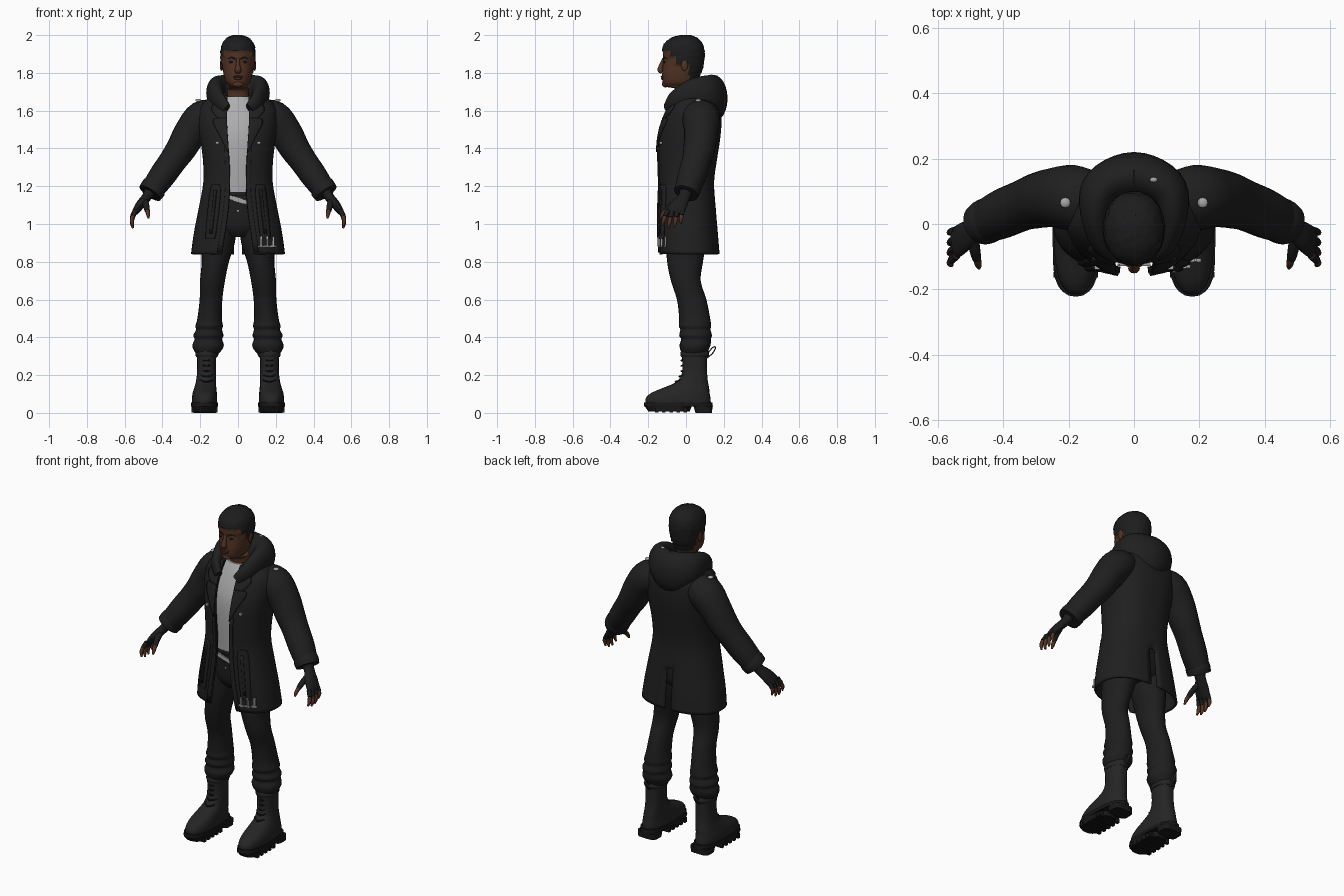
import bpy, bmesh, math, random
from mathutils import Vector

random.seed(4)
if "Cube" in bpy.data.objects:
    bpy.data.objects.remove(bpy.data.objects["Cube"])


def material(name, r, g, b):
    m = bpy.data.materials.new(name)
    m.use_nodes = True
    m.diffuse_color = (r, g, b, 1)
    m.node_tree.nodes["Principled BSDF"].inputs["Base Color"].default_value = (r, g, b, 1)
    return m


COAT = material("coat black", .014, .014, .014)
TROUSER = material("trouser black", .013, .013, .014)
BOOT = material("boot leather", .018, .018, .018)
SOLE = material("sole rubber", .009, .009, .009)
GLOVE = material("glove black", .012, .012, .013)
SKIN = material("brown skin", .085, .033, .018)
LIP = material("dark lip", .06, .022, .015)
HAIR = material("hair black", .012, .012, .012)
SHIRT = material("pale shirt", .42, .42, .43)
METAL = material("silver metal", .38, .38, .38)


def finish(bm, name, mats, pair=False, thick=0):
    """Turn a bmesh into one object, or into a mirrored left and right pair."""
    bmesh.ops.recalc_face_normals(bm, faces=bm.faces)
    for f in bm.faces:
        f.smooth = True
    for e in bm.edges:
        if len(e.link_faces) == 2 and e.calc_face_angle(0) > .75:
            e.smooth = False
    for side in (("left_", "right_") if pair else ("",)):
        if side == "right_":
            bmesh.ops.scale(bm, vec=(-1, 1, 1), verts=bm.verts)
            bmesh.ops.reverse_faces(bm, faces=bm.faces)
        me = bpy.data.meshes.new(side + name)
        bm.to_mesh(me)
        for m in mats if isinstance(mats, list) else [mats]:
            me.materials.append(m)
        ob = bpy.data.objects.new(side + name, me)
        bpy.context.collection.objects.link(ob)
        if thick:
            mod = ob.modifiers.new("thickness", 'SOLIDIFY')
            mod.thickness, mod.offset = thick, 0
    bm.free()


def spline(keys, steps):
    """Smooth curve through every key, all components together."""
    out = []
    for i in range(len(keys) - 1):
        a, b, c, d = (keys[max(0, min(len(keys) - 1, i + k))] for k in (-1, 0, 1, 2))
        for s in range(steps):
            t = s / steps
            out.append([q + .5 * t * (r - p + t * (2*p - 5*q + 4*r - u + t * (3*(q - r) + u - p)))
                        for p, q, r, u in zip(a, b, c, d)])
    return out + [list(keys[-1])]


def ring(z, rx, front, back, *gap, x=0):
    return (x, (front + back) / 2, z, rx, (back - front) / 2, *gap)


def loft(name, keys, mats, n=24, p=2, steps=4, ref=None, pair=False, thick=0, edit=None):
    """Skin sections: level ones, or across the path when ref is given."""
    bm, rows, pts = bmesh.new(), [], spline(keys, steps)
    gapped = len(keys[0]) > 5
    for i, k in enumerate(pts):
        c, U, V = Vector(k[:3]), Vector((1, 0, 0)), Vector((0, -1, 0))
        if ref:
            T = (Vector(pts[min(i + 1, len(pts) - 1)][:3]) - Vector(pts[max(i - 1, 0)][:3])).normalized()
            U = Vector(ref)
            U = (U - T * U.dot(T)).normalized()
            V = T.cross(U)
        t0 = math.asin((k[5] / k[3]) ** (p / 2)) if gapped else 0
        row = []
        for j in range(n):
            t = t0 + (math.tau - 2 * t0) * j / (n - 1 if gapped else n)
            s, q = math.sin(t), math.cos(t)
            row.append(bm.verts.new(c + U * k[3] * math.copysign(abs(s) ** (2 / p), s)
                                    + V * k[4] * math.copysign(abs(q) ** (2 / p), q)))
        rows.append(row)
    for a, b in zip(rows, rows[1:]):
        for j in range(n - 1 if gapped else n):
            h = (j + 1) % n
            bm.faces.new((a[j], a[h], b[h], b[j]))
    if not gapped:
        bm.faces.new(rows[0])
        bm.faces.new(rows[-1])
    if edit:
        edit(bm)
    finish(bm, name, mats, pair, thick)


def box(name, at, size, mat, pair=False, turn=0):
    bm = bmesh.new()
    bmesh.ops.create_cube(bm, size=1)
    bmesh.ops.scale(bm, vec=size, verts=bm.verts)
    c, s = math.cos(turn), math.sin(turn)
    for v in bm.verts:
        x, y, z = v.co
        v.co = Vector((x * c - z * s, y, x * s + z * c)) + Vector(at)
    finish(bm, name, mat, pair)


def blob(name, at, size, mat, pair=False):
    bm = bmesh.new()
    bmesh.ops.create_uvsphere(bm, u_segments=12, v_segments=8, radius=1)
    bmesh.ops.scale(bm, vec=size, verts=bm.verts)
    bmesh.ops.translate(bm, vec=at, verts=bm.verts)
    finish(bm, name, mat, pair)


# Coat body, open at the front, with a centre vent at the back
CP = 2.4
coat_keys = [ring(.84, .243, -.14, .172, .085), ring(.95, .228, -.145, .163, .068),
             ring(1.08, .203, -.143, .152, .05), ring(1.22, .178, -.138, .143, .042),
             ring(1.34, .18, -.143, .158, .046), ring(1.45, .194, -.139, .175, .054),
             ring(1.54, .205, -.117, .182, .06), ring(1.62, .195, -.08, .175, .06),
             ring(1.69, .12, -.04, .14, .055)]


def vent(bm):
    cut = [f for f in bm.faces if abs(f.calc_center_median().x) < .004
           and f.calc_center_median().y > 0 and f.calc_center_median().z < 1.08]
    bmesh.ops.delete(bm, geom=cut, context='FACES')


loft("coat_body", coat_keys, COAT, n=50, p=CP, thick=.012, edit=vent)
coat_rings = spline(coat_keys, 10)


def coat_front(x, z):
    k = min(coat_rings, key=lambda r: abs(r[2] - z))
    return k[1] - k[4] * max(0, 1 - abs(x / k[3]) ** CP) ** (1 / CP)


def plate(name, rows, mat, lift=.014, thick=.009, pair=True):
    """Panel lying on the coat front; rows are (height, inner x, outer x)."""
    bm = bmesh.new()
    grid = [[bm.verts.new((a + (b - a) * j / 5, coat_front(a + (b - a) * j / 5, z) - lift, z))
             for j in range(6)] for z, a, b in spline(rows, 3)]
    for r, s in zip(grid, grid[1:]):
        for j in range(5):
            bm.faces.new((r[j], r[j + 1], s[j + 1], s[j]))
    finish(bm, name, mat, pair, thick)


plate("lower_lapel", [(1.38, .048, .054), (1.46, .054, .092), (1.53, .058, .13), (1.56, .058, .125)], COAT)
plate("upper_lapel", [(1.555, .058, .1), (1.6, .058, .14), (1.64, .056, .125), (1.68, .055, .1)], COAT)
plate("front_placket", [(.85, .086, .11), (1.05, .055, .08), (1.22, .043, .065), (1.4, .05, .07)], COAT, .008)
plate("long_pocket", [(.92, .125, .165), (.94, .118, .17), (1.08, .1, .158), (1.18, .092, .145),
                      (1.21, .1, .135)], COAT, .01)
plate("pocket_welt", [(.95, .137, .15), (1.08, .122, .136), (1.18, .112, .126)], COAT, .018)

# Sleeves, shoulders and cuffs
loft("sleeve", [(.1, .07, 1.59, .08, .07), (.185, .08, 1.56, .1, .095), (.25, .08, 1.485, .09, .088),
                (.3, .07, 1.4, .084, .08), (.345, .055, 1.335, .077, .073), (.405, .03, 1.25, .075, .07),
                (.462, .003, 1.17, .064, .06)], COAT, ref=(0, 1, 0), pair=True)
loft("cuff", [(.438, .013, 1.2, .067, .067), (.45, .009, 1.186, .07, .069), (.466, 0, 1.163, .066, .066)],
     COAT, ref=(0, 1, 0), pair=True)

# Hood resting round the neck and hanging at the back
half = [(.06, -.1, 1.61, .03, .018), (.1, -.06, 1.65, .05, .03), (.118, .03, 1.69, .075, .046),
        (.095, .11, 1.69, .1, .065)]
loft("hood", half + [(0, .145, 1.665, .125, .075)] + [(-k[0], *k[1:]) for k in reversed(half)],
     COAT, ref=(0, 0, 1), steps=5)

# Shirt, neck and head
loft("shirt", [ring(1.17, .13, -.112, .1), ring(1.34, .14, -.122, .11), ring(1.46, .15, -.12, .12),
               ring(1.54, .15, -.102, .12), ring(1.62, .12, -.07, .11), ring(1.675, .065, -.042, .08)],
     SHIRT, p=CP, n=32)


def hair_rule(bm):
    def is_hair(c):
        return c.z > (1.922 if c.y < -.08 else 1.885 if c.y < -.045 else 1.845 if c.y < .015 else 1.765)
    bm.normal_update()
    for f in bm.faces:
        f.material_index = int(is_hair(f.calc_center_median()))
    for v in bm.verts:
        if any(f.material_index for f in v.link_faces):
            v.co += v.normal * random.uniform(.004, .008) * (1 if v.co.z > 1.8 else .4)


loft("head", [ring(1.62, .065, -.03, .075), ring(1.7, .058, -.035, .065), ring(1.718, .056, -.06, .062),
              ring(1.728, .045, -.113, .058), ring(1.75, .064, -.123, .06), ring(1.79, .076, -.126, .074),
              ring(1.83, .082, -.123, .085), ring(1.87, .086, -.121, .091), ring(1.91, .087, -.122, .093),
              ring(1.95, .079, -.112, .083), ring(1.98, .055, -.075, .055), ring(1.994, .02, -.03, .02)],
     [SKIN, HAIR], n=40, p=2.15, steps=5, edit=hair_rule)
loft("nose", [(0, -.117, 1.875, .009, .008), (0, -.13, 1.84, .011, .012), (0, -.136, 1.815, .018, .015),
              (0, -.126, 1.802, .014, .008)], SKIN, n=12, ref=(1, 0, 0))
blob("upper_lip", (0, -.125, 1.78), (.026, .009, .006), LIP)
blob("lower_lip", (0, -.124, 1.77), (.022, .009, .007), LIP)
blob("chin", (0, -.108, 1.741), (.03, .02, .018), SKIN)
blob("eye", (.034, -.114, 1.857), (.014, .005, .005), HAIR, True)
loft("eyebrow", [(.014, -.122, 1.874, .004, .003), (.036, -.116, 1.88, .004, .003),
                 (.056, -.1, 1.874, .002, .002)], HAIR, n=8, ref=(0, 0, 1), pair=True)
blob("ear", (.088, -.008, 1.84), (.008, .018, .03), SKIN, True)

# Gloved hands with bare finger ends
loft("glove", [(.455, .005, 1.19, .04, .036), (.482, -.008, 1.145, .032, .026), (.515, -.035, 1.105, .044, .024),
               (.54, -.055, 1.07, .048, .019), (.547, -.06, 1.058, .044, .014)],
     GLOVE, n=16, ref=(0, 1, 0), pair=True)
for i, finger in enumerate(("index", "middle", "ring", "little")):
    y, drop = -.096 + .025 * i, (.012, 0, .004, .022)[i]
    lean = -.03 + .008 * i
    base, mid, tip = ((.543, y, 1.072), (.558, y + lean * .5, 1.035 + drop / 2), (.556, y + lean, .978 + drop))
    loft(finger + "_glove_finger", [(*base, .014, .014), (*mid, .0125, .0125)], GLOVE, n=10, ref=(0, 1, 0), pair=True)
    loft(finger + "_finger", [(*mid, .011, .011), (.562, y + lean * .8, 1.005 + drop, .0105, .0105),
                              (*tip, .005, .005)], SKIN, n=10, ref=(0, 1, 0), pair=True)
loft("thumb_glove", [(.495, -.03, 1.125, .02, .02), (.486, -.08, 1.095, .017, .017),
                     (.48, -.107, 1.07, .014, .014)], GLOVE, n=10, ref=(1, 0, 0), pair=True)
loft("thumb", [(.48, -.105, 1.072, .012, .012), (.476, -.123, 1.052, .011, .011),
               (.474, -.135, 1.03, .005, .005)], SKIN, n=10, ref=(1, 0, 0), pair=True)

# Trousers with bunched lower legs, and a belt
loft("trouser_hips", [ring(.93, .09, -.07, .08), ring(.98, .165, -.105, .12), ring(1.08, .165, -.115, .125),
                      ring(1.2, .15, -.11, .11)], TROUSER, n=32)
loft("trouser_leg", [ring(z, rx, f, b, x=x) for z, x, rx, f, b in (
    (1.02, .09, .085, -.105, .11), (.9, .105, .088, -.105, .105), (.8, .12, .072, -.1, .09),
    (.7, .135, .066, -.08, .078), (.6, .143, .06, -.048, .108), (.5, .15, .065, -.036, .128),
    (.46, .153, .073, -.038, .133), (.44, .153, .069, -.03, .13), (.41, .157, .08, -.036, .137),
    (.39, .157, .073, -.026, .132), (.36, .158, .083, -.034, .13), (.335, .16, .076, -.03, .12),
    (.31, .163, .056, -.02, .11))], TROUSER, pair=True)
loft("belt", [ring(1.105, .168, -.122, .128), ring(1.15, .162, -.122, .125)], COAT, n=32, steps=1)
box("belt_buckle", (0, -.124, 1.128), (.1, .008, .022), METAL, turn=-.3)
box("trouser_button", (0, -.118, 1.07), (.012, .006, .01), METAL)

# Boots
loft("boot", [ring(z, rx, f, b, x=x) for z, x, rx, f, b in (
    (.04, .177, .066, -.212, .132), (.075, .177, .067, -.214, .13), (.105, .176, .064, -.185, .125),
    (.135, .173, .058, -.115, .122), (.165, .17, .053, -.05, .116), (.21, .167, .05, -.022, .112),
    (.28, .166, .05, -.02, .112), (.33, .165, .055, -.022, .115))], BOOT, p=2.4, n=28, pair=True)
loft("boot_welt", [ring(.034, .071, -.222, .142, x=.178), ring(.056, .071, -.221, .14, x=.178)],
     SOLE, p=2.6, n=28, steps=1, pair=True)
loft("front_sole", [ring(.008, .066, -.2, .02, x=.178), ring(.036, .07, -.219, .03, x=.178)],
     SOLE, p=2.6, steps=1, pair=True)
loft("heel", [ring(0, .06, .05, .138, x=.176), ring(.036, .062, .04, .14, x=.176)],
     SOLE, p=4, steps=1, pair=True)
for i in range(5):
    box("sole_lug", (.178, -.155 + .038 * i, .016), (.137, .018, .028), SOLE, True)
for i in range(6):
    z = .165 + .028 * i
    y = -.056 if i == 0 else -.035 if i == 1 else -.024
    loft("boot_lace", [(.133, y + .026, z + .008, .004, .004), (.167, y, z, .005, .005),
                       (.2, y + .026, z + .008, .004, .004)], SOLE, n=6, ref=(0, 0, 1), pair=True)
loft("boot_collar", [ring(.295, .055, -.026, .117, x=.165), ring(.31, .061, -.03, .123, x=.165),
                     ring(.33, .057, -.026, .118, x=.165)], BOOT, n=24, pair=True)
loft("pull_loop", [(.165, .11, .29, .008, .003), (.165, .14, .315, .008, .003), (.165, .157, .345, .008, .003),
                   (.165, .142, .347, .008, .003), (.165, .115, .315, .008, .003)],
     BOOT, n=8, ref=(1, 0, 0), pair=True)

# Metal fittings
for x in (.122, .155, .188):
    box("buckle_prong", (x, coat_front(x, .9) - .014, .908), (.01, .01, .05), METAL)
    box("buckle_bar", (x, coat_front(x, .88) - .014, .882), (.034, .01, .01), METAL)
box("chest_snap", (.112, coat_front(.112, 1.43) - .012, 1.43), (.016, .012, .014), METAL, True)
blob("shoulder_stud", (.21, .065, 1.654), (.016, .016, .008), METAL, True)
blob("hood_stud", (.06, .135, 1.786), (.012, .008, .007), METAL)
